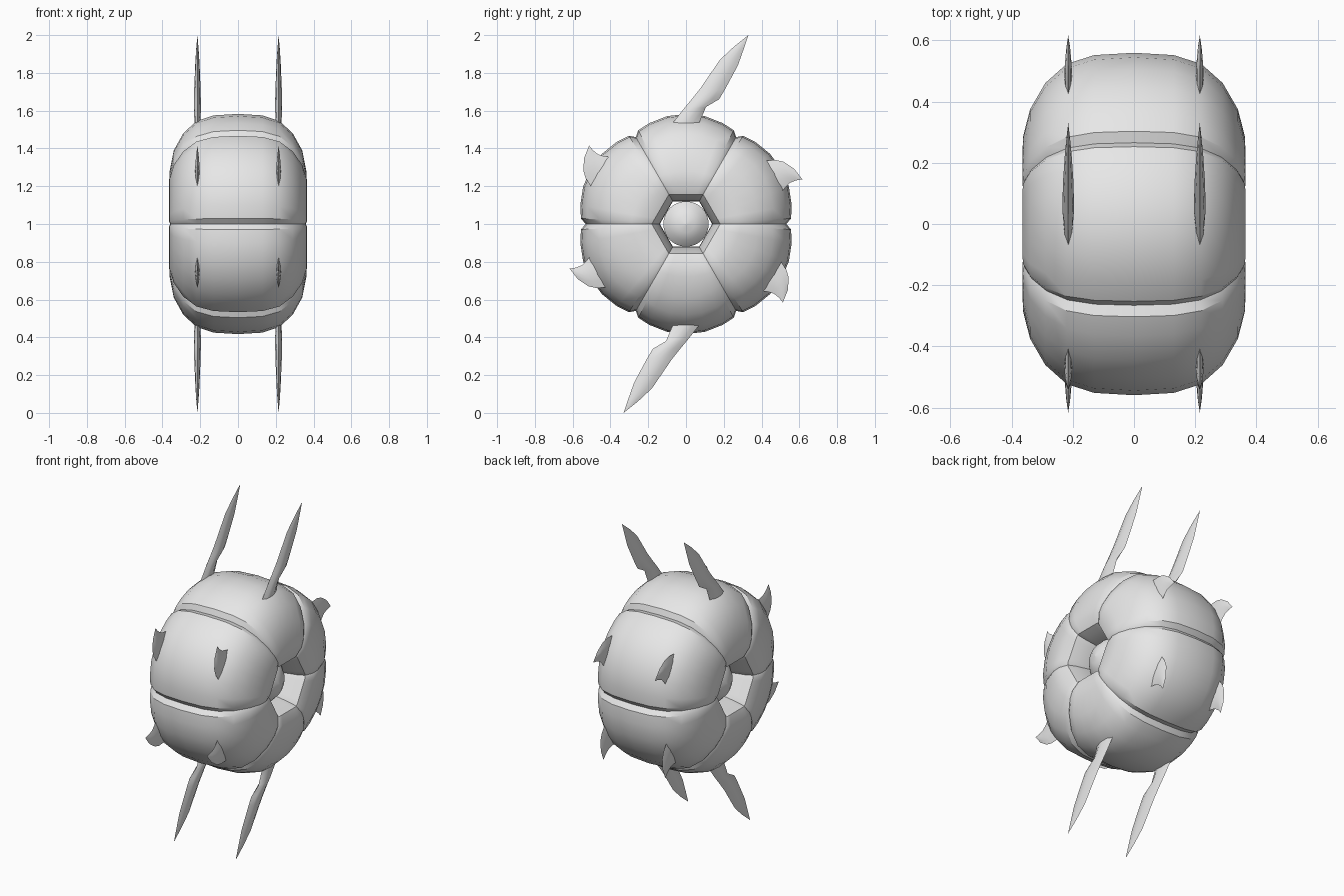
import bpy, bmesh, math
from mathutils import Matrix

if "Cube" in bpy.data.objects:
    bpy.data.objects.remove(bpy.data.objects["Cube"])

grey = bpy.data.materials.new("light_grey")
grey.diffuse_color = (0.8, 0.8, 0.8, 1)
grey.use_nodes = True
grey.node_tree.nodes["Principled BSDF"].inputs["Base Color"].default_value = grey.diffuse_color
CENTRE_Z = 1.0


def finish(name, bm, angle):
    bmesh.ops.remove_doubles(bm, verts=bm.verts, dist=1e-5)
    bmesh.ops.recalc_face_normals(bm, faces=bm.faces)
    mesh = bpy.data.meshes.new(name)
    bm.to_mesh(mesh)
    bm.free()
    mesh.materials.append(grey)
    ob = bpy.data.objects.new(name, mesh)
    bpy.context.collection.objects.link(ob)
    bpy.ops.object.select_all(action='DESELECT')
    ob.select_set(True)
    bpy.context.view_layer.objects.active = ob
    bpy.ops.object.shade_smooth_by_angle(angle=math.radians(angle))
    return ob


def sweep(name, rings, closed, angle):
    """Skin a list of equal rings, joining the last to the first."""
    bm = bmesh.new()
    loops = [[bm.verts.new(p) for p in ring] for ring in rings]
    n = len(loops[0])
    for i, a in enumerate(loops):
        b = loops[(i + 1) % len(loops)]
        for j in range(n if closed else n - 1):
            k = (j + 1) % n
            bm.faces.new((a[j], a[k], b[k], b[j]))
    return finish(name, bm, angle)


# Lobed wheel body: cross-section (x, radius) swept through six sectors
half = [(0.13, .575), (.22, .545), (.29, .48), (.34, .39), (.362, .28),
        (.365, .215), (.345, .157), (.30, .14), (.22, .122)]
section = [(0, .583)] + half + [(0, .12)] + [(-x, r) for x, r in reversed(half)]
lobe = {30: .912, 27: .955, 20: .975, 10: .994, 0: 1}
rings = []
for sector in range(6):
    for a in (-30, -27, -20, -10, 0, 10, 20, 27):
        t = math.radians(30 + sector * 60 + a)
        hexagon = 1 / math.cos(math.radians(a))
        sx = .985 if a == -30 else 1
        ring = []
        for x, r in section:
            w = min(1, max(0, (r - .16) / .22))   # hexagonal hole, lobed rim
            q = r * (w * lobe[abs(a)] + (1 - w) * hexagon)
            ring.append((x * sx, q * math.cos(t), CENTRE_Z + q * math.sin(t)))
        rings.append(ring)
sweep("wheel_body", rings, True, 32)

# Hub: rounded axle filling the hole
dome = [(.29, .0005), (.283, .045), (.265, .085), (.23, .12)]
axle = dome + [(-x, r) for x, r in reversed(dome)]
rings = []
for i in range(32):
    t = math.tau * i / 32
    rings.append([(x, r * math.cos(t), CENTRE_Z + r * math.sin(t)) for x, r in axle])
sweep("hub", rings, False, 40)


def polar(r, deg):
    return r * math.cos(math.radians(deg)), r * math.sin(math.radians(deg))


# Blade stations from root to tip: trailing edge, leading edge, half thickness
long_blade = [((-.074, .53), (.07, .535), .015),
              ((-.02, .60), (.106, .62), .019),
              ((.03, .66), (.175, .66), .018),
              ((.074, .715), (.205, .71), .017),
              ((.18, .87), (.275, .84), .011),
              ((.255, .94), (.305, .925), .006),
              ((.33, 1.0), (.33, 1.0), 0)]
short_fin = [(polar(.532, 99), polar(.539, 78.8), .012),
             (polar(.584, 95.5), polar(.565, 80.5), .012),
             (polar(.613, 92.5), polar(.593, 81.6), .010),
             (polar(.643, 87), polar(.628, 81.6), .006),
             (polar(.66, 81), polar(.66, 81), 0)]


def blade(name, stations, x, turn):
    bm = bmesh.new()
    rows = []
    for (ay, az), (by, bz), t in stations:
        row = [(0, ay, az)]
        for f, k in ((.25, .75), (.5, 1), (.75, .75)):
            row.append((t * k, ay + (by - ay) * f, az + (bz - az) * f))
        row.append((0, by, bz))
        row += [(-px, py, pz) for px, py, pz in reversed(row[1:4])]
        rows.append([bm.verts.new(p) for p in row])
    for a, b in zip(rows, rows[1:]):
        for j in range(8):
            k = (j + 1) % 8
            bm.faces.new((a[j], a[k], b[k], b[j]))
    bm.faces.new(rows[0])
    bmesh.ops.dissolve_degenerate(bm, edges=bm.edges, dist=1e-5)
    bmesh.ops.transform(bm, verts=bm.verts, matrix=Matrix.Translation((x, 0, CENTRE_Z))
                        @ Matrix.Rotation(math.radians(turn), 4, 'X'))
    finish(name, bm, 35)


# One long blade above and below, short fins on the other sectors, both sides
for side, x in (("right", .215), ("left", -.215)):
    for turn in range(0, 360, 60):
        if turn % 180 == 0:
            blade(f"long_blade_{side}_{turn}", long_blade, x, turn)
        else:
            blade(f"short_fin_{side}_{turn}", short_fin, x, turn)
